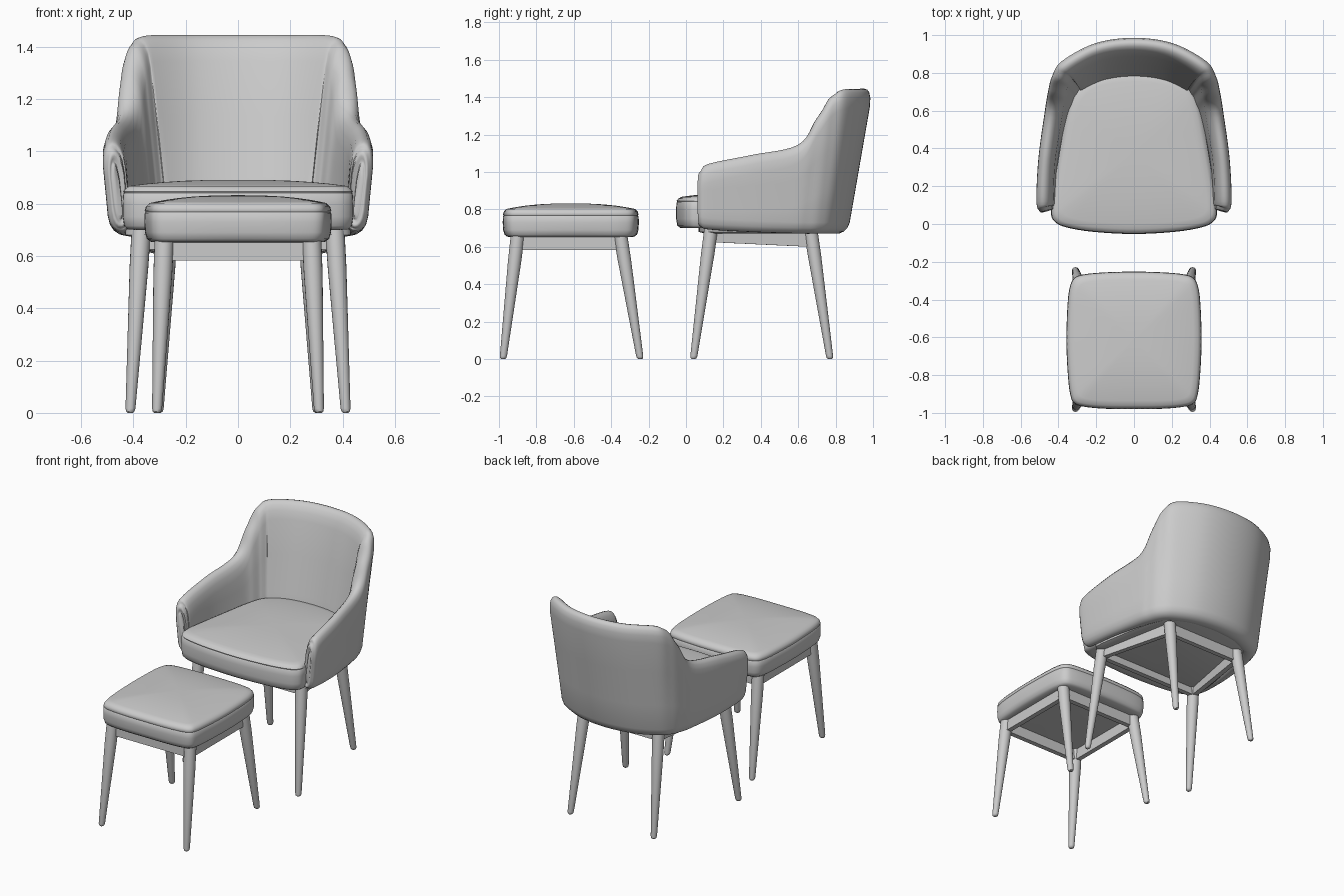
import bpy, bmesh, math
from mathutils import Vector

if "Cube" in bpy.data.objects:
    bpy.data.objects.remove(bpy.data.objects["Cube"])

grey = bpy.data.materials.new("plain_grey")
grey.diffuse_color = (0.6, 0.6, 0.6, 1)
grey.use_nodes = True
grey.node_tree.nodes["Principled BSDF"].inputs["Base Color"].default_value = grey.diffuse_color


def finish(name, bm, angle=40):
    bmesh.ops.recalc_face_normals(bm, faces=bm.faces)
    me = bpy.data.meshes.new(name)
    bm.to_mesh(me)
    bm.free()
    ob = bpy.data.objects.new(name, me)
    bpy.context.collection.objects.link(ob)
    me.materials.append(grey)
    bpy.ops.object.select_all(action='DESELECT')
    bpy.context.view_layer.objects.active = ob
    ob.select_set(True)
    bpy.ops.object.shade_smooth_by_angle(angle=math.radians(angle))
    return ob


def loft(name, rings, angle=40):
    """Skin closed rings of equal length and cap both ends."""
    bm = bmesh.new()
    rows = [[bm.verts.new(p) for p in r] for r in rings]
    n = len(rows[0])
    for a, b in zip(rows, rows[1:]):
        for i in range(n):
            bm.faces.new((a[i], a[(i + 1) % n], b[(i + 1) % n], b[i]))
    bm.faces.new(rows[0])
    bm.faces.new(rows[-1])
    return finish(name, bm, angle)


def spline(pts, steps, closed=False):
    """Catmull-Rom interpolation of tuples of any length."""
    pts = [Vector(p) for p in pts]
    n, out = len(pts), []
    for i in range(n if closed else n - 1):
        q = [pts[j % n] if closed else pts[min(max(j, 0), n - 1)] for j in range(i - 1, i + 3)]
        for s in range(steps):
            t = s / steps
            out.append(0.5 * (2 * q[1] + (q[2] - q[0]) * t
                              + (2 * q[0] - 5 * q[1] + 4 * q[2] - q[3]) * t * t
                              + (3 * q[1] - q[0] - 3 * q[2] + q[3]) * t ** 3))
    return out if closed else out + [pts[-1]]


def mirrored(half):
    """Half outline from front centre to back centre, made into a full loop."""
    return half + [(-x, y) for x, y in half[-2:0:-1]]


def cushion(name, half, profile, dome):
    """Padded slab: (inset, z) profile round an outline, crowned on top."""
    loop = spline(mirrored(half), 5, True)
    c = Vector((0, (half[0][1] + half[-1][1]) / 2))
    rings = []
    for inset, z in profile:
        rings.append([(*(c + (p - c) * (1 - inset / (p - c).length)), z) for p in loop])
    edge, z0 = rings[-1], profile[-1][1]
    for s in (0.93, 0.84, 0.7, 0.5, 0.28, 0.06):
        rings.append([(c.x + (x - c.x) * s, c.y + (y - c.y) * s, z0 + dome * (1 - s ** 2.6))
                      for x, y, z in edge])
    return loft(name, rings, 60)


def leg(name, foot, top, r0=0.019, r1=0.037):
    """Round tapered leg with a softened foot."""
    foot, top = Vector(foot), Vector(top)
    rings = []
    for t, r in ((0, r0 * 0.5), (0.008, r0 * 0.85), (0.025, r0), (0.8, r1 * 0.97), (1, r1)):
        c = foot.lerp(top, t)
        rings.append([(c.x + r * math.cos(a * math.tau / 20),
                       c.y + r * math.sin(a * math.tau / 20), c.z) for a in range(20)])
    return loft(name, rings)


def rail(name, a, b, za, zb, top, w=0.032):
    """Straight apron board; its lower edge may slope."""
    a, b = Vector(a), Vector(b)
    d = (b - a).normalized()
    n = Vector((-d.y, d.x)) * w / 2
    rings = [[(*(p - n), z), (*(p + n), z), (*(p + n), top), (*(p - n), top)]
             for p, z in ((a, za), (b, zb))]
    return loft(name, rings, 30)


def underframe(name, front, back, zf, zb, top, leg_top):
    """Four splayed legs and aprons; front/back = (top x, top y, foot x, foot y)."""
    for side, s in (("left", -1), ("right", 1)):
        for end, (tx, ty, fx, fy) in (("front", front), ("back", back)):
            leg(f"{name}_{end}_leg_{side}", (s * fx, fy, 0), (s * tx, ty, leg_top))
        rail(f"{name}_side_rail_{side}", (s * front[0], front[1]), (s * back[0], back[1]), zf, zb, top)
    for end, (tx, ty, _, _), z in (("front", front, zf), ("back", back, zb)):
        rail(f"{name}_{end}_rail", (-tx, ty), (tx, ty), z, z, top)


# Footstool
stool = [(0, -0.98), (0.15, -0.978), (0.26, -0.968), (0.315, -0.95), (0.337, -0.905), (0.35, -0.8),
         (0.358, -0.62), (0.352, -0.43), (0.34, -0.335), (0.315, -0.285), (0.26, -0.266),
         (0.15, -0.256), (0, -0.252)]
cushion("stool_cushion", stool,
        [(0.06, 0.652), (0.025, 0.654), (0.01, 0.665), (0.002, 0.69), (0, 0.73), (0.001, 0.762),
         (0.005, 0.767), (0.001, 0.772), (0.006, 0.788), (0.02, 0.802)], 0.03)
underframe("stool", (0.282, -0.9, 0.31, -0.978), (0.282, -0.35, 0.31, -0.245), 0.582, 0.582, 0.66, 0.66)

# Chair seat and its base
seat = [(0, -0.053), (0.2, -0.043), (0.34, -0.022), (0.415, 0.008), (0.44, 0.07), (0.418, 0.25),
        (0.385, 0.45), (0.355, 0.6), (0.31, 0.71), (0.2, 0.785), (0, 0.81)]
cushion("seat_cushion", seat,
        [(0.05, 0.7), (0.02, 0.702), (0.006, 0.715), (0, 0.75), (0, 0.8), (0.002, 0.836),
         (0.006, 0.841), (0.003, 0.846), (0.012, 0.858), (0.028, 0.867)], 0.024)
base = [(x * 0.98, 0.07 + (y + 0.05) * 0.86) for x, y in seat]
cushion("seat_base", base, [(0.03, 0.672), (0, 0.68), (0, 0.72)], 0.0)
underframe("chair", (0.37, 0.135, 0.412, 0.04), (0.268, 0.665, 0.304, 0.77), 0.625, 0.6, 0.69, 0.7)

# Wrap-around shell: top x, y, z, bottom x, y, z, bottom thickness, fullness
half = [(0.512, 0.047, 0.95, 0.485, 0.052, 0.745, 0.085, 0.3),
        (0.518, 0.062, 1.0, 0.488, 0.065, 0.71, 0.085, 0.75),
        (0.526, 0.12, 1.043, 0.492, 0.12, 0.693, 0.085, 1),
        (0.514, 0.35, 1.09, 0.482, 0.34, 0.68, 0.09, 1),
        (0.478, 0.605, 1.145, 0.452, 0.56, 0.672, 0.115, 1),
        (0.46, 0.71, 1.29, 0.432, 0.64, 0.67, 0.125, 1),
        (0.44, 0.79, 1.40, 0.402, 0.71, 0.67, 0.125, 1),
        (0.39, 0.872, 1.44, 0.335, 0.775, 0.67, 0.125, 1),
        (0.21, 0.97, 1.445, 0.185, 0.842, 0.67, 0.125, 1),
        (0, 1.0, 1.445, 0, 0.865, 0.67, 0.125, 1)]
full = half + [(-p[0], *p[1:3], -p[3], *p[4:]) for p in half[-2::-1]]


def split(fields):
    return spline([[p[i] for i in fields] for p in full], 6)


tops, bots, extra = split((0, 1, 2)), split((3, 4, 5)), split((6, 7))
# Half section as (depth across wall, drop from end)
bead = [(0.0, 0.10), (0.06, 0.05), (0.18, 0.02), (0.34, 0.004)]
rings = []
for i, (t, b, e) in enumerate(zip(tops, bots, extra)):
    d = tops[min(i + 1, len(tops) - 1)] - tops[max(i - 1, 0)]
    n = Vector((-d.y, d.x)).normalized()
    height = t.z - b.z
    side = [(s, 0.6 * drop / height) for s, drop in bead[::-1]]
    side += [(0, 0.3), (0, 0.45), (0, 0.6)]
    side += [(s, 1 - min(drop, height * 0.3) / height) for s, drop in bead]
    loop = side + [(0.5, 1.0)] + [(1 - s, v) for s, v in side[::-1]] + [(0.5, 0.0)]
    ring = []
    for s, v in loop:
        p = b.xy.lerp(t.xy, v)
        thick = e[0] + (0.09 - e[0]) * v
        p += n * thick * (0.5 + (s - 0.5) * e[1])
        ring.append((p.x, p.y, b.z + height * v))
    rings.append(ring)
loft("arm_and_back_shell", rings, 60)
